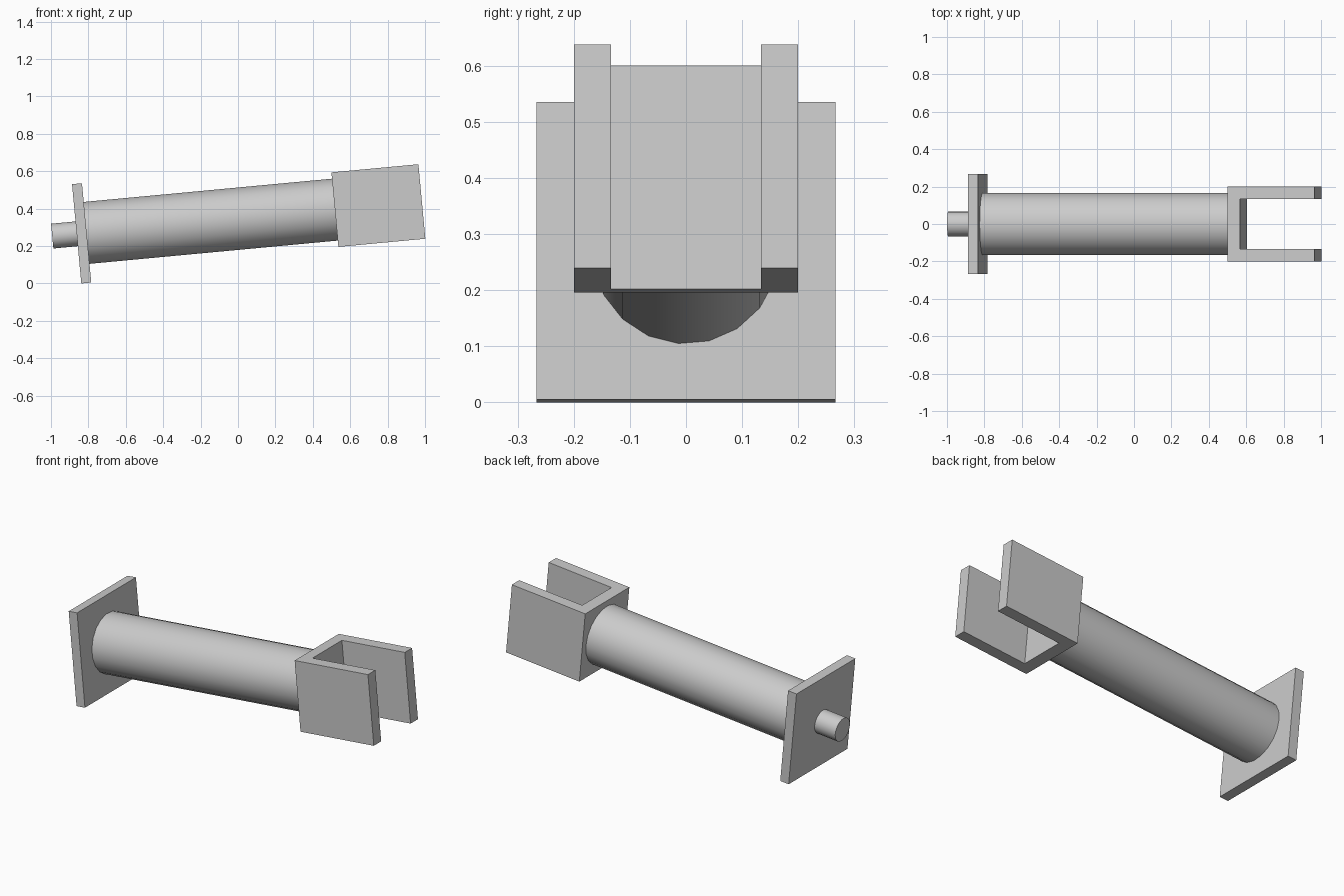
import bpy, bmesh, math
from mathutils import Matrix, Vector

cube = bpy.data.objects.get("Cube")
if cube:
    bpy.data.objects.remove(cube, do_unlink=True)

grey = bpy.data.materials.new("plain grey")
grey.use_nodes = True
colour = (0.6, 0.6, 0.6, 1)
grey.diffuse_color = colour
grey.node_tree.nodes["Principled BSDF"].inputs["Base Color"].default_value = colour

# The whole model lies along a tilted axis that starts at the plate centre
TILT = Matrix.Translation((-0.836, 0, 0.268)) @ Matrix.Rotation(math.radians(-5.35), 4, 'Y')
PLATE_HALF, FORK_START, FORK_END = 0.0267, 1.36, 1.827
WALL, FORK_HALF = 0.0667, 0.2


def finish(name, bm, smooth=False):
    bmesh.ops.recalc_face_normals(bm, faces=bm.faces)
    mesh = bpy.data.meshes.new(name)
    bm.to_mesh(mesh)
    bm.free()
    mesh.materials.append(grey)
    obj = bpy.data.objects.new(name, mesh)
    obj.matrix_world = TILT
    bpy.context.collection.objects.link(obj)
    if smooth:
        bpy.ops.object.select_all(action='DESELECT')
        obj.select_set(True)
        bpy.context.view_layer.objects.active = obj
        bpy.ops.object.shade_smooth_by_angle(angle=math.radians(40))
    return obj


def rod(name, radius, start, end):
    bm = bmesh.new()
    place = Matrix.Translation(((start + end) / 2, 0, 0)) @ Matrix.Rotation(math.pi / 2, 4, 'Y')
    bmesh.ops.create_cone(bm, cap_ends=True, segments=19, radius1=radius,
                          radius2=radius, depth=end - start, matrix=place)
    return finish(name, bm, smooth=True)


# Square end plate
bm = bmesh.new()
bmesh.ops.create_cube(bm, size=1, matrix=Matrix.Diagonal((2 * PLATE_HALF, 0.533, 0.533, 1)))
finish("end_plate", bm)

# Main tube and the short pin behind the plate
rod("main_tube", 0.1667, PLATE_HALF, FORK_START)
rod("rear_pin", 0.0667, -0.158, -PLATE_HALF)

# U-shaped fork: half outline mirrored across the axis, then extruded upwards
inner = FORK_HALF - WALL
half = [(FORK_START, FORK_HALF), (FORK_END, FORK_HALF),
        (FORK_END, inner), (FORK_START + WALL, inner)]
outline = half + [(x, -y) for x, y in reversed(half)]
bm = bmesh.new()
face = bm.faces.new([bm.verts.new((x, y, -FORK_HALF)) for x, y in outline])
sides = bmesh.ops.extrude_face_region(bm, geom=[face], use_keep_orig=True)
top = [v for v in sides["geom"] if isinstance(v, bmesh.types.BMVert)]
bmesh.ops.translate(bm, verts=top, vec=Vector((0, 0, 2 * FORK_HALF)))
finish("fork", bm)
